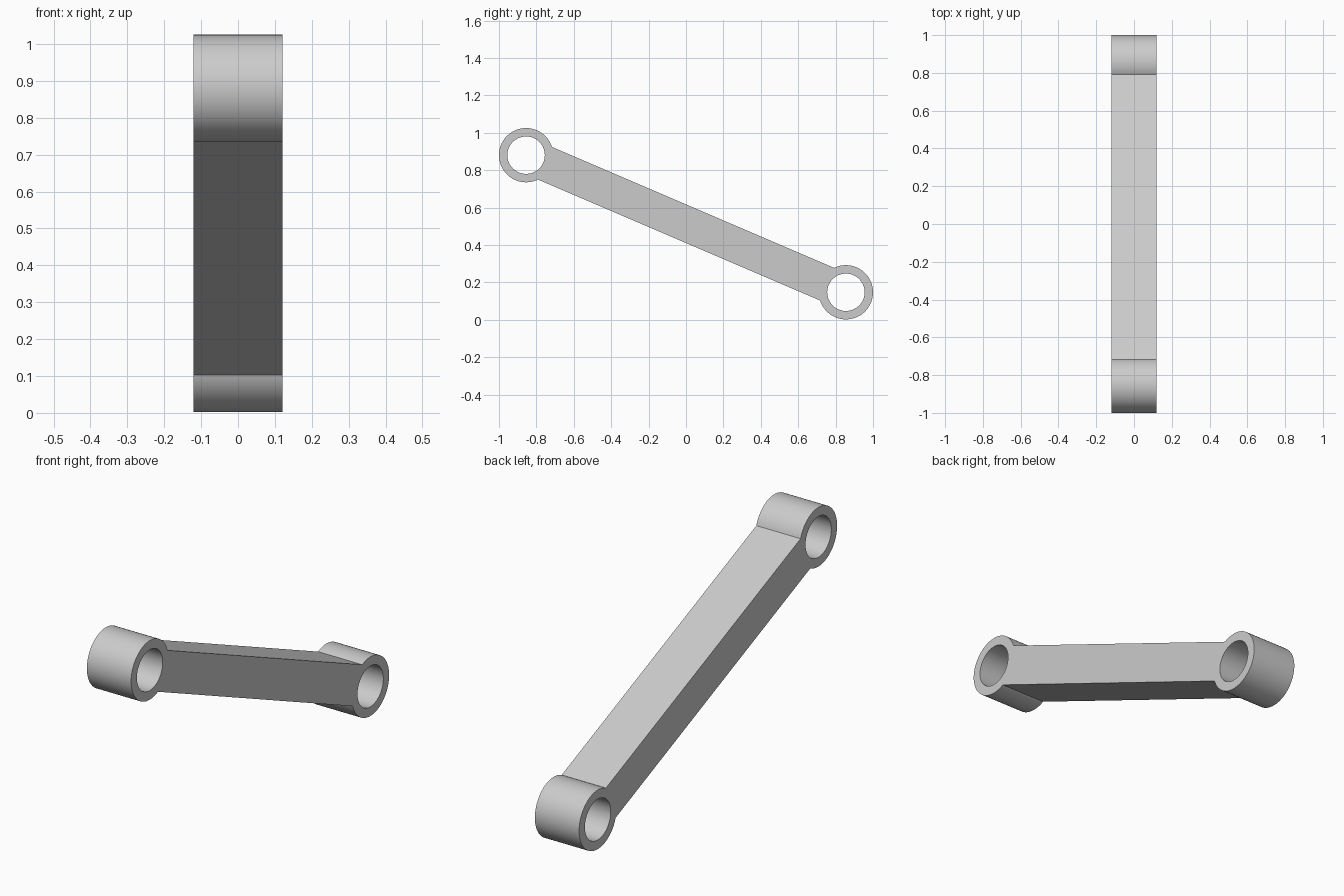
import bpy, bmesh
from math import sin, cos, asin, atan2, pi, radians
from mathutils import Vector

if "Cube" in bpy.data.objects:
    bpy.data.objects.remove(bpy.data.objects["Cube"])

HALF_WIDTH, EYE_R, HOLE_R, BAR_HALF = 0.12, 0.145, 0.10, 0.095
upper, lower = Vector((-0.855, 0.88)), Vector((0.855, 0.147))


def arc(centre, radius, start, sweep, steps, closed=False):
    n = steps if closed else steps + 1
    return [centre + radius * Vector((cos(start + sweep * i / steps),
                                      sin(start + sweep * i / steps))) for i in range(n)]


# Outline: eye arcs joined by the straight bar edges
along = lower - upper
angle = atan2(along.y, along.x)
neck = asin(BAR_HALF / EYE_R)
sweep = 2 * pi - 2 * neck
outline = (arc(upper, EYE_R, angle + neck, sweep, 80)
           + arc(lower, EYE_R, angle + pi + neck, sweep, 80))
# Pin holes
holes = [arc(c, HOLE_R, 0, 2 * pi, 72, True) for c in (upper, lower)]

# Filled profile in the side plane, extruded across x
curve = bpy.data.curves.new("link_arm", 'CURVE')
curve.dimensions = '2D'
curve.fill_mode = 'BOTH'
curve.extrude = HALF_WIDTH
for pts in [outline] + holes:
    spline = curve.splines.new('POLY')
    spline.points.add(len(pts) - 1)
    for p, v in zip(spline.points, pts):
        p.co = (v.x, v.y, 0, 1)
    spline.use_cyclic_u = True

link = bpy.data.objects.new("link_arm", curve)
bpy.context.collection.objects.link(link)
link.rotation_euler = (radians(90), 0, radians(90))
bpy.context.view_layer.objects.active = link
link.select_set(True)
bpy.ops.object.convert(target='MESH')
link = bpy.context.object
bpy.ops.object.transform_apply(location=True, rotation=True, scale=True)

# Weld caps to walls and shade
bm = bmesh.new()
bm.from_mesh(link.data)
bmesh.ops.remove_doubles(bm, verts=bm.verts, dist=1e-4)
bmesh.ops.recalc_face_normals(bm, faces=bm.faces)
bm.to_mesh(link.data)
bm.free()
bpy.ops.object.shade_smooth_by_angle(angle=radians(30))
